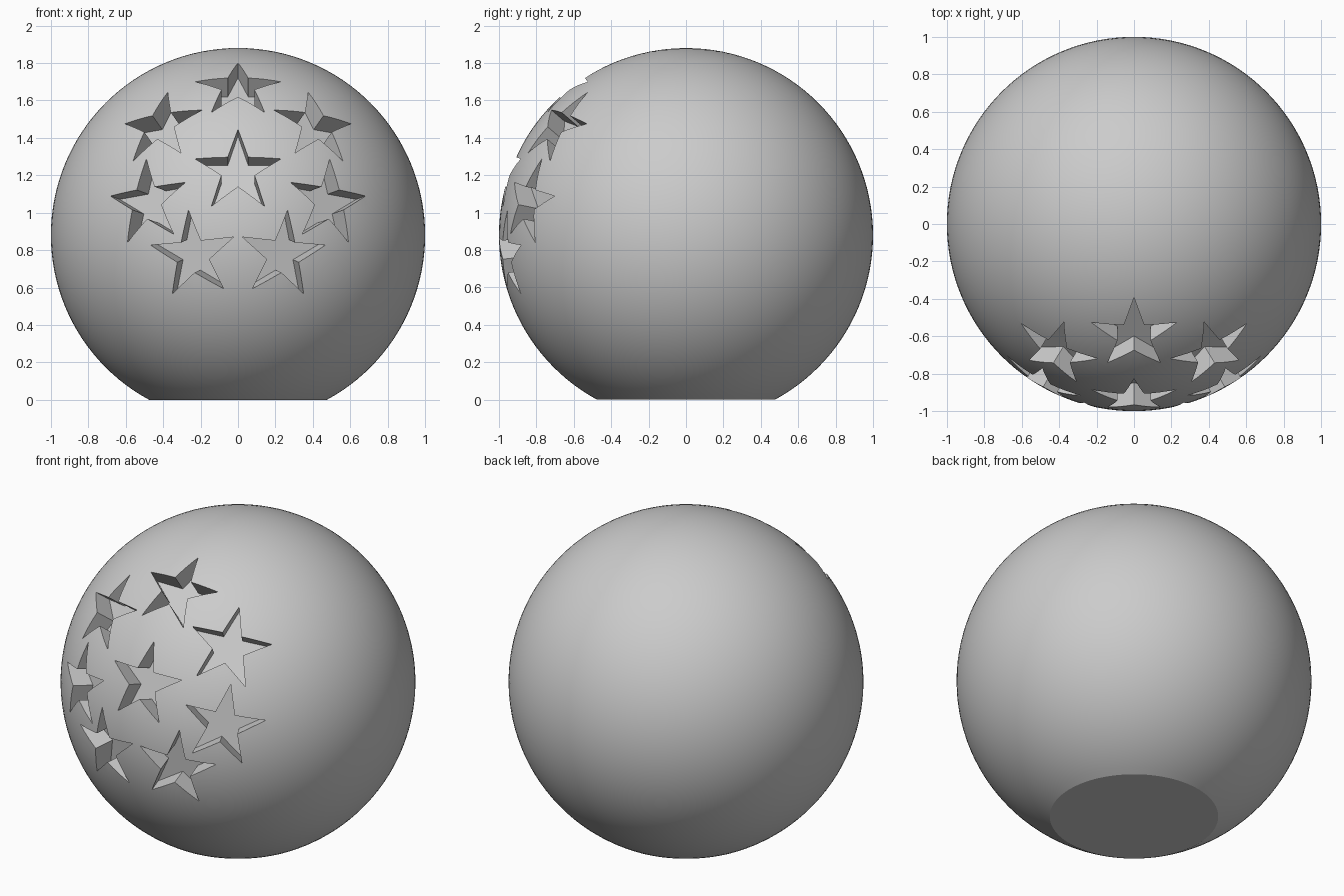
import bpy, bmesh, math
from mathutils import Vector, Matrix

cube = bpy.data.objects.get("Cube")
if cube:
    bpy.data.objects.remove(cube, do_unlink=True)

CENTRE_Z = 0.88
STAR_RADIUS = 0.242
INNER_RATIO = 0.382
FLOOR, LID = 0.87, 1.1      # distances of cutter ends from ball centre

grey = bpy.data.materials.new("plain_grey")
grey.use_nodes = True
colour = (0.6, 0.6, 0.6, 1)
grey.diffuse_color = colour
grey.node_tree.nodes["Principled BSDF"].inputs["Base Color"].default_value = colour


def make_object(name, bm):
    mesh = bpy.data.meshes.new(name)
    bm.to_mesh(mesh)
    bm.free()
    mesh.materials.append(grey)
    obj = bpy.data.objects.new(name, mesh)
    bpy.context.collection.objects.link(obj)
    return obj


def on_ball(x, z):
    """Direction from the ball centre to a point on its front half."""
    h = z - CENTRE_Z
    return Vector((x, -math.sqrt(1 - x * x - h * h), h))


def add_star(bm, centre, tip):
    """Star prism along the radial direction, first point aimed at tip."""
    n = on_ball(*centre)
    t = on_ball(*tip)
    up = (t - n * t.dot(n)).normalized()
    side = up.cross(n)
    rings = []
    for dist in (FLOOR, LID):
        ring = []
        for i in range(10):
            a = i * math.pi / 5
            r = STAR_RADIUS * (INNER_RATIO if i % 2 else 1)
            p = n * dist + (up * math.cos(a) + side * math.sin(a)) * r
            ring.append(bm.verts.new(p + Vector((0, 0, CENTRE_Z))))
        rings.append(ring)
    low, high = rings
    bm.faces.new(low)
    bm.faces.new(high)
    for i in range(10):
        j = (i + 1) % 10
        bm.faces.new((low[i], low[j], high[j], high[i]))


# Ball with a flat base
bm = bmesh.new()
bmesh.ops.create_uvsphere(bm, u_segments=128, v_segments=64, radius=1,
                          matrix=Matrix.Translation((0, 0, CENTRE_Z)))
cut = bmesh.ops.bisect_plane(bm, geom=bm.verts[:] + bm.edges[:] + bm.faces[:],
                             plane_co=(0, 0, 0), plane_no=(0, 0, 1), clear_inner=True)
rim = [e for e in cut["geom_cut"] if isinstance(e, bmesh.types.BMEdge)]
bmesh.ops.holes_fill(bm, edges=rim, sides=0)
bmesh.ops.recalc_face_normals(bm, faces=bm.faces)
ball = make_object("ball", bm)

# Star recesses: (centre x, z), (upper tip x, z)
middle_stars = [((0, 1.228), (0, 1.445)), ((0, 1.678), (0, 1.8))]
side_stars = [((0.42, 1.47), (0.375, 1.645)),
              ((0.492, 1.058), (0.49, 1.285)),
              ((0.244, 0.771), (0.265, 1.01))]
bm = bmesh.new()
for centre, tip in middle_stars:
    add_star(bm, centre, tip)
for (cx, cz), (tx, tz) in side_stars:
    for s in (1, -1):
        add_star(bm, (s * cx, cz), (s * tx, tz))
bmesh.ops.recalc_face_normals(bm, faces=bm.faces)
cutter = make_object("star_cutter", bm)

# Cut the recesses
mod = ball.modifiers.new("star_recesses", "BOOLEAN")
mod.operation = "DIFFERENCE"
mod.solver = "EXACT"
mod.object = cutter
bpy.ops.object.select_all(action="DESELECT")
ball.select_set(True)
bpy.context.view_layer.objects.active = ball
bpy.ops.object.modifier_apply(modifier=mod.name)
bpy.data.objects.remove(cutter, do_unlink=True)
bpy.ops.object.shade_smooth_by_angle(angle=math.radians(20))
